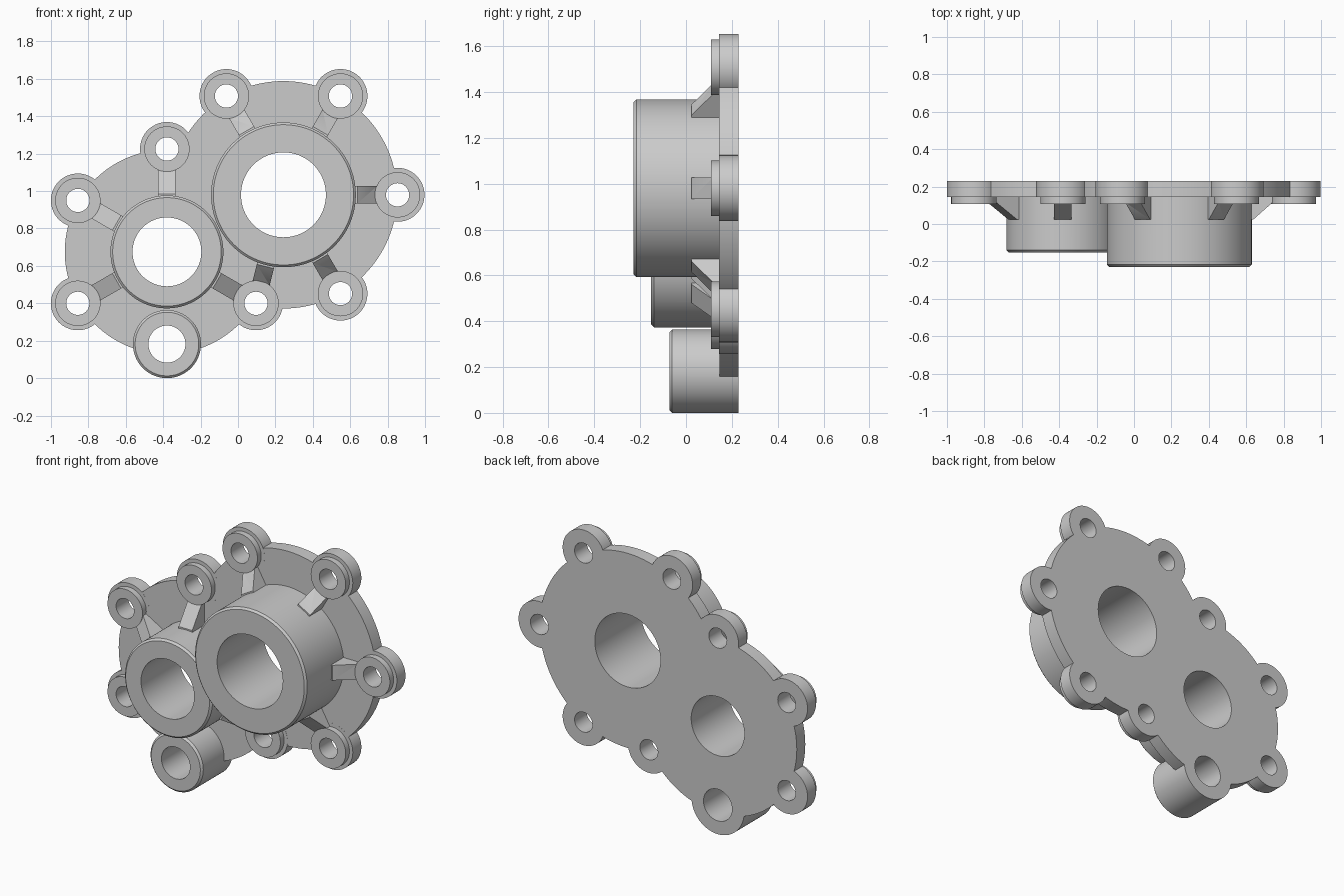
import bpy, bmesh
from math import cos, sin, radians, atan2, hypot, tau

if "Cube" in bpy.data.objects:
    bpy.data.objects.remove(bpy.data.objects["Cube"])

BACK = 0.229
BIG, SMALL, LOW = (0.243, 0.980), (-0.380, 0.675), (-0.380, 0.182)


def make(name, bm):
    bmesh.ops.recalc_face_normals(bm, faces=bm.faces)
    me = bpy.data.meshes.new(name)
    bm.to_mesh(me)
    bm.free()
    ob = bpy.data.objects.new(name, me)
    bpy.context.collection.objects.link(ob)
    return ob


def disc(name, c, r, y0, y1, chamfer=0.0, n=72):
    """Solid cylinder along y, with an optional chamfer at its front end."""
    rings = [(r, y0), (r, y1)]
    if chamfer:
        rings = [(r - chamfer, y0), (r, y0 + chamfer), (r, y1)]
    bm = bmesh.new()
    loops = [[bm.verts.new((c[0] + q * cos(tau * i / n), y, c[1] + q * sin(tau * i / n)))
              for i in range(n)] for q, y in rings]
    for a, b in zip(loops, loops[1:]):
        for i in range(n):
            bm.faces.new((a[i], a[(i + 1) % n], b[(i + 1) % n], b[i]))
    bm.faces.new(loops[0])
    bm.faces.new(loops[-1])
    return make(name, bm)


def rib(c, target, r_boss, width=0.094):
    """Sloping gusset from a boss wall down to a bolt ear."""
    dx, dz = target[0] - c[0], target[1] - c[1]
    d, a = hypot(dx, dz), atan2(dz, dx)
    profile = [(r_boss - 0.04, 0.024), (r_boss + 0.008, 0.024),
               (d - 0.112, 0.115), (d - 0.09, 0.17), (r_boss - 0.04, 0.17)]
    bm = bmesh.new()
    sides = [[bm.verts.new((c[0] + u * cos(a) - w * sin(a), y, c[1] + u * sin(a) + w * cos(a)))
              for u, y in profile] for w in (-width / 2, width / 2)]
    k = len(profile)
    for i in range(k):
        j = (i + 1) % k
        bm.faces.new((sides[0][i], sides[0][j], sides[1][j], sides[1][i]))
    bm.faces.new(sides[0])
    bm.faces.new(sides[1])
    return make("rib", bm)


def combine(body, other, op):
    mod = body.modifiers.new("join", 'BOOLEAN')
    mod.object, mod.operation, mod.solver = other, op, 'EXACT'
    bpy.context.view_layer.objects.active = body
    bpy.ops.object.modifier_apply(modifier=mod.name)
    bpy.data.objects.remove(other, do_unlink=True)


def polar(c, r, deg):
    return (c[0] + r * cos(radians(deg)), c[1] + r * sin(radians(deg)))


# flange plate: two overlapping discs (backs are overlong and trimmed later)
body = disc("pump_cover", BIG, 0.608, 0.145, 0.30, n=128)
parts = [disc("small_lobe", SMALL, 0.546, 0.1452, 0.31, n=128)]

# bolt ears with raised seats
big_ears = [polar(BIG, 0.61, a) for a in (0, 60, 120, 300)]
small_ears = [polar(SMALL, 0.55, a) for a in (90, 150, 210, 330)]
ears = big_ears + small_ears
for i, e in enumerate(ears):
    parts.append(disc("ear", e, 0.144, 0.1447, 0.32 + i * 0.002))
    parts.append(disc("ear_seat", e, 0.121, 0.108, 0.20))

# bearing bosses
parts += [disc("big_boss", BIG, 0.387, -0.229, 0.21, 0.012, 128),
          disc("small_boss", SMALL, 0.302, -0.152, 0.205, 0.012, 128),
          disc("low_boss", LOW, 0.182, -0.072, 0.36, 0.012, 96)]

# gussets
parts += [rib(BIG, e, 0.387) for e in big_ears + [small_ears[3]]]
parts += [rib(SMALL, e, 0.302) for e in small_ears]
for p in parts:
    combine(body, p, 'UNION')

# flat back face
bm = bmesh.new()
bmesh.ops.create_cube(bm, size=4.0)
bmesh.ops.translate(bm, verts=bm.verts, vec=(0, BACK + 2.0, 0))
combine(body, make("back_trim", bm), 'DIFFERENCE')

# through bores and bolt holes
bores = [(BIG, 0.227), (SMALL, 0.184), (LOW, 0.099)] + [(e, 0.062) for e in ears]
for c, r in bores:
    combine(body, disc("bore", c, r, -0.5, 0.5, n=80 if r > 0.15 else 48), 'DIFFERENCE')

# smooth shading with sharp edges
bpy.ops.object.select_all(action='DESELECT')
body.select_set(True)
bpy.context.view_layer.objects.active = body
bpy.ops.object.shade_smooth_by_angle(angle=radians(30))
